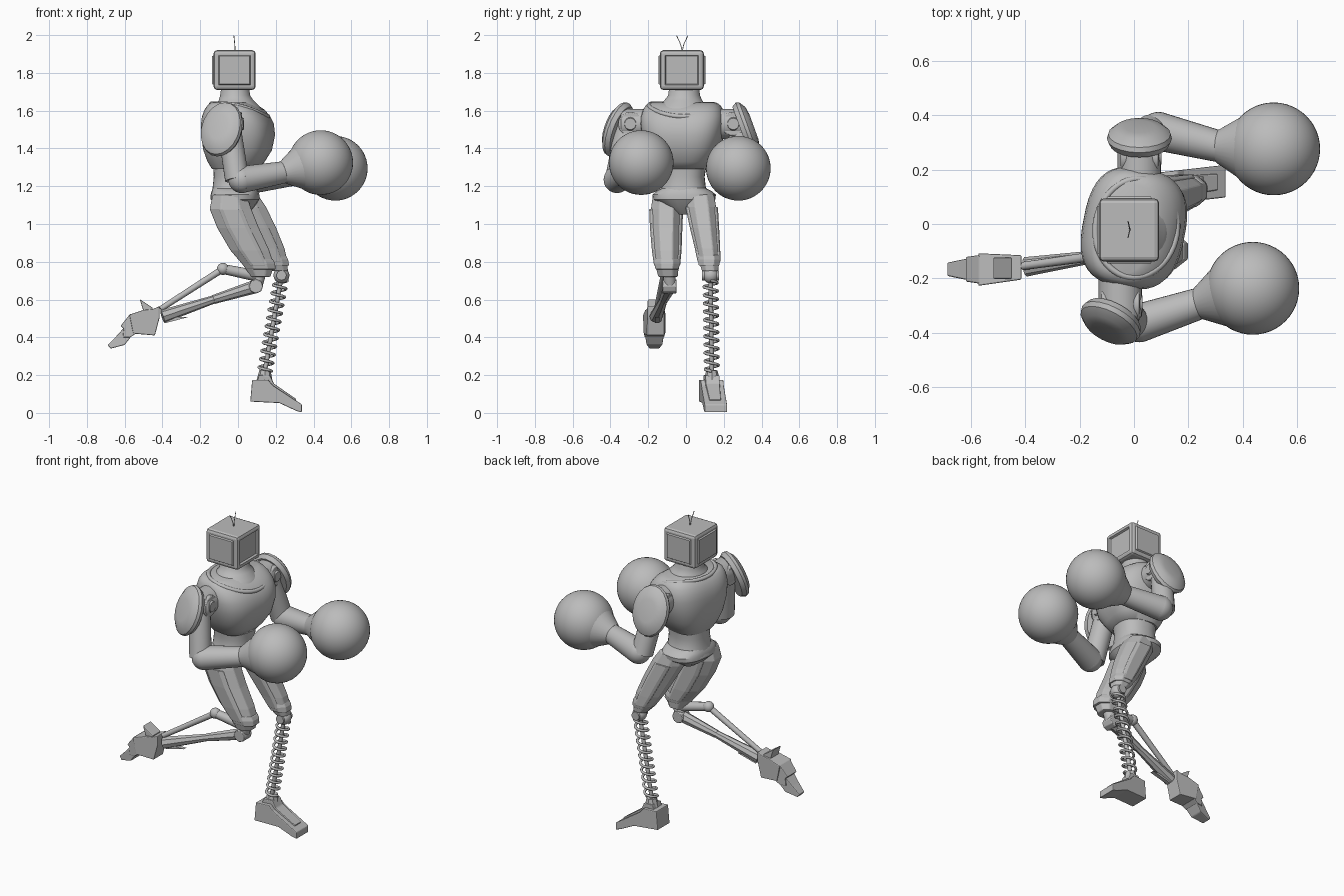
import bpy, bmesh, math
from mathutils import Vector, Matrix

if "Cube" in bpy.data.objects:
    bpy.data.objects.remove(bpy.data.objects["Cube"])

grey = bpy.data.materials.new("plain grey")
grey.use_nodes = True
COLOUR = (0.5, 0.5, 0.5, 1)
grey.diffuse_color = COLOUR
grey.node_tree.nodes["Principled BSDF"].inputs["Base Color"].default_value = COLOUR


def finish(name, bm, smooth=35, bevel=0):
    bmesh.ops.recalc_face_normals(bm, faces=bm.faces)
    mesh = bpy.data.meshes.new(name)
    bm.to_mesh(mesh)
    bm.free()
    ob = bpy.data.objects.new(name, mesh)
    bpy.context.collection.objects.link(ob)
    mesh.materials.append(grey)
    if bevel:
        mod = ob.modifiers.new("bevel", 'BEVEL')
        mod.width, mod.segments, mod.limit_method = bevel, 2, 'ANGLE'
    if smooth:
        bpy.ops.object.select_all(action='DESELECT')
        ob.select_set(True)
        bpy.context.view_layer.objects.active = ob
        bpy.ops.object.shade_smooth_by_angle(angle=math.radians(smooth))


def skin(bm, loops):
    """Join equal loops of vertices with quads and cap both ends."""
    n = len(loops[0])
    for low, high in zip(loops, loops[1:]):
        for i in range(n):
            j = (i + 1) % n
            bm.faces.new((low[i], low[j], high[j], high[i]))
    bm.faces.new(loops[0])
    bm.faces.new(loops[-1])


def loft(name, rings, n=32, power=2.0, yaw=0, smooth=40, bevel=0):
    """Skin horizontal superellipse rings given as (x, y, z, rx, ry)."""
    bm, loops, turn = bmesh.new(), [], Matrix.Rotation(math.radians(yaw), 3, 'Z')
    for x, y, z, rx, ry in rings:
        loop = []
        for i in range(n):
            a = math.tau * (i + 0.5) / n
            c, s = math.cos(a), math.sin(a)
            p = Vector((math.copysign(abs(c) ** (2 / power), c) * rx,
                        math.copysign(abs(s) ** (2 / power), s) * ry, 0))
            loop.append(bm.verts.new(turn @ p + Vector((x, y, z))))
        loops.append(loop)
    skin(bm, loops)
    finish(name, bm, smooth, bevel)


def rod(name, a, b, r1, r2, n=24, bevel=0):
    a, b = Vector(a), Vector(b)
    bm = bmesh.new()
    place = Matrix.Translation((a + b) / 2) @ (b - a).to_track_quat('Z', 'Y').to_matrix().to_4x4()
    bmesh.ops.create_cone(bm, cap_ends=True, segments=n, radius1=r1, radius2=r2,
                          depth=(b - a).length, matrix=place)
    finish(name, bm, 35, bevel)


def ball(name, at, r, n=32):
    bm = bmesh.new()
    bmesh.ops.create_uvsphere(bm, u_segments=n, v_segments=n // 2, radius=r,
                              matrix=Matrix.Translation(at))
    finish(name, bm, 60)


def prism(name, outline, y, half, y_end=None, half_end=None, bevel=0.005):
    """Side outline in x and z, widened in y; centre and width may change along x."""
    bm = bmesh.new()
    xs = [p[0] for p in outline]
    y_end = y if y_end is None else y_end
    half_end = half if half_end is None else half_end
    sides = []
    for sign in (-1, 1):
        side = []
        for x, z in outline:
            t = (x - min(xs)) / (max(xs) - min(xs))
            w = half + (half_end - half) * t
            side.append(bm.verts.new((x, y + (y_end - y) * t + sign * w, z)))
        sides.append(side)
    skin(bm, sides)
    finish(name, bm, 0, bevel)


def wire(name, points, r, closed=False):
    cu = bpy.data.curves.new(name, 'CURVE')
    cu.dimensions, cu.bevel_depth, cu.bevel_resolution, cu.use_fill_caps = '3D', r, 2, True
    sp = cu.splines.new('POLY')
    sp.points.add(len(points) - 1)
    for p, co in zip(sp.points, points):
        p.co = (*co, 1)
    sp.use_cyclic_u = closed
    cu.materials.append(grey)
    bpy.context.collection.objects.link(bpy.data.objects.new(name, cu))


# Head: box with framed panels on all four sides, screen towards +x
bm = bmesh.new()
bmesh.ops.create_cube(bm, size=1, matrix=Matrix.Translation((-0.018, -0.022, 1.815))
                      @ Matrix.Diagonal((0.222, 0.232, 0.21, 1)))
bmesh.ops.bevel(bm, geom=bm.edges[:], offset=0.017, segments=2, affect='EDGES', profile=0.5)
for f in [f for f in bm.faces if f.calc_area() > 0.02 and abs(f.normal.z) < 0.5]:
    depth = -0.012 if f.normal.x > 0.5 else 0.008
    bmesh.ops.inset_individual(bm, faces=[f], thickness=0.014, depth=0)
    bmesh.ops.inset_individual(bm, faces=[f], thickness=0.007, depth=depth)
finish("head", bm, 0)
for side in (-1, 1):
    wire("antenna", [(-0.015, -0.02, 1.915), (-0.017, -0.02 + side * 0.008, 1.95),
                     (-0.022, -0.02 + side * 0.03, 1.998)], 0.002)

# Neck, chest shell with its neckline, waist and hips
loft("neck", [(0, -.02, 1.54, .15, .165), (-.002, -.02, 1.59, .138, .16),
              (-.005, -.02, 1.625, .118, .13), (-.01, -.015, 1.655, .092, .1),
              (-.015, -.01, 1.68, .08, .085), (-.015, -.01, 1.73, .073, .078)])
loft("chest", [(-.015, -.015, 1.29, .118, .122), (-.01, -.015, 1.33, .147, .152),
               (-.002, -.015, 1.39, .175, .19), (0, -.015, 1.47, .189, .213),
               (-.003, -.015, 1.53, .185, .222), (-.01, -.015, 1.57, .172, .22),
               (-.018, -.015, 1.605, .15, .21), (-.028, -.015, 1.63, .122, .195),
               (-.035, -.015, 1.642, .1, .168)], 40, 2.8, -11, 50)
rim = []
for i in range(48):
    a = math.tau * i / 48
    p = Matrix.Rotation(math.radians(-9), 3, 'Z') @ Vector((.15 * math.cos(a), .182 * math.sin(a), 0))
    rim.append((p.x + .008, p.y - .015, 1.602 - .22 * p.x + .7 * p.y ** 2))
wire("neckline", rim, 0.012, True)
loft("waist", [(-.018, -.012, 1.14, .128, .14), (-.016, -.012, 1.19, .118, .117),
               (-.015, -.012, 1.25, .113, .11), (-.012, -.012, 1.31, .118, .12)], 32, 2.3, -5)
loft("hips", [(0, -.01, 1.05, .045, .035), (-.01, -.01, 1.09, .095, .1),
              (-.016, -.01, 1.13, .128, .165), (-.016, -.01, 1.155, .127, .168),
              (-.016, -.01, 1.175, .122, .145), (-.016, -.01, 1.19, .116, .115)], 24, 2.4, -6, 30)

# Thighs: eight-sided shells, each with raised strips running down the armour
thighs = {
    "right": [(.12, -.095, .72, .055, .055), (.11, -.1, .78, .087, .066), (.063, -.102, .86, .11, .075),
              (.0, -.105, .98, .118, .082), (-.04, -.105, 1.08, .118, .086), (-.045, -.1, 1.155, .095, .08)],
    "left": [(.222, .128, .75, .045, .045), (.198, .122, .8, .068, .058), (.166, .114, .87, .086, .064),
             (.112, .098, .98, .096, .074), (.055, .083, 1.09, .1, .082), (.025, .075, 1.155, .085, .078)],
}
for side, rings in thighs.items():
    loft(side + "_thigh", rings, 8, 2.3, 0, 0, 0.006)
    for turn in (1, -1):
        strip = [(x, y + turn * ry * .72, z, rx * .55, ry * .34) for x, y, z, rx, ry in rings[1:-1]]
        loft(side + "_thigh_plate", strip, 8, 4, 0, 0, 0.004)
    x, y, z, rx, ry = rings[1]
    loft(side + "_knee_band", [(x + .012, y, z - .02, rx * .95, ry), (x, y, z + .012, rx * 1.06, ry * 1.1),
                               (x - .012, y, z + .035, rx * 1.06, ry * 1.08)], 8, 2.3, 0, 0, 0.004)

# Left lower leg: ball knee, coil spring around a thin core, wedge foot
ball("left_knee", (.23, .13, .728), .042)
rod("left_knee_pin", (.23, .085, .728), (.23, .175, .728), .026, .026)
top, low = Vector((.226, .13, .7)), Vector((.142, .137, .22))
rod("spring_core", low, top, .012, .012, 12)
coil = []
for i in range(11 * 18 + 1):
    a = math.tau * i / 18
    coil.append(top.lerp(low, i / 198) + Vector((.036 * math.cos(a), .036 * math.sin(a), 0)))
wire("spring", coil, .0075)
rod("left_ankle", (.14, .137, .16), (.143, .137, .225), .045, .03, 8)
prism("left_foot", [(.065, .06), (.075, .175), (.16, .175), (.185, .145), (.338, .045), (.338, .003),
                    (.31, .01), (.22, .052)], .127, .06, .158, .06)
prism("left_foot_ridge", [(.1, .16), (.11, .2), (.17, .198), (.19, .155), (.31, .072), (.3, .05)],
      .132, .042, .155, .03)

# Right lower leg: trailing strut, piston and pointed foot
knee, ankle = (.095, -.085, .67), (-.4, -.158, .51)
rod("right_knee", (.095, -.125, .67), (.095, -.05, .67), .038, .038, 8, .004)
rod("right_knee_link", (.12, -.09, .75), knee, .032, .035, 12)
rod("right_shin", knee, (-.13, -.118, .6), .036, .024, 8)
rod("right_shin_lower", (-.13, -.118, .6), ankle, .022, .036, 8)
ball("piston_joint", (-.08, -.11, .762), .032, 20)
rod("piston_link", (-.08, -.11, .762), (.1, -.09, .725), .026, .03, 12)
rod("piston", (-.08, -.11, .762), (-.41, -.155, .55), .018, .015, 12)
prism("shin_fin", [(-.4, .51), (-.26, .508), (-.385, .475)], -.152, .012, bevel=0)
prism("right_heel", [(-.415, .565), (-.45, .55), (-.5, .545), (-.575, .52), (-.555, .42), (-.44, .41),
                     (-.415, .505)], -.168, .06, -.16, .045)
prism("right_heel_spur", [(-.52, .602), (-.45, .555), (-.46, .52), (-.5, .535)], -.163, .04)
prism("right_foot", [(-.57, .525), (-.622, .46), (-.605, .445), (-.61, .4), (-.57, .4), (-.54, .42)],
      -.167, .045, -.167, .057)
prism("right_toe", [(-.6, .455), (-.645, .405), (-.69, .36), (-.675, .34), (-.6, .36), (-.565, .405)],
      -.167, .024, -.167, .05)

# Arms with shoulder hinge, armour pad, tapered forearm and ball glove
arms = {
    "right": ((-.05, -.295, 1.53), (.02, -.365, 1.235), (.25, -.29, 1.275), (.438, -.237, 1.325),
              (-.085, -.358, 1.5), -1, -28),
    "left": ((.02, .25, 1.53), (.09, .342, 1.235), (.318, .285, 1.265), (.515, .277, 1.295),
             (.02, .315, 1.5), 1, 0),
}
for side, (joint, elbow, wrist, glove, pad, s, yaw) in arms.items():
    j, e, w, g = map(Vector, (joint, elbow, wrist, glove))
    X, Y = Vector((1, 0, 0)), Vector((0, s, 0))
    rod(side + "_shoulder_axle", j - Y * .13, j + Y * .05, .08, .08, 24, .008)
    rod(side + "_shoulder_hinge", j - X * .07, j + X * .07, .064, .064, 24, .006)
    rod(side + "_hinge_cap", j + X * .07, j + X * .082, .036, .03, 20)
    rod(side + "_upper_arm", j + Y * .015, e - X * .025, .062, .064, 24)
    ball(side + "_elbow", e, .071)
    rod(side + "_forearm", e, w, .071, .058, 28)
    reach = (g - w).normalized()
    rod(side + "_cuff", w - reach * .012, g - reach * .128, .06, .112, 32)
    ball(side + "_glove", g, .171, 48)
    # Pad: domed shell with a chamfered edge, facing outwards
    bm = bmesh.new()
    place = (Matrix.Translation(pad) @ Matrix.Rotation(math.radians(yaw), 4, 'Z')
             @ Matrix.Rotation(math.radians(s * 20 - s * 90), 4, 'X'))
    loops = []
    for h, k in [(-.024, .9), (0, 1), (.018, .96), (.04, .74), (.047, .45)]:
        loops.append([bm.verts.new(place @ Vector((.12 * k * math.cos(math.tau * i / 20),
                                                   .152 * k * math.sin(math.tau * i / 20), h)))
                      for i in range(20)])
    skin(bm, loops)
    finish(side + "_shoulder_pad", bm, 32)
